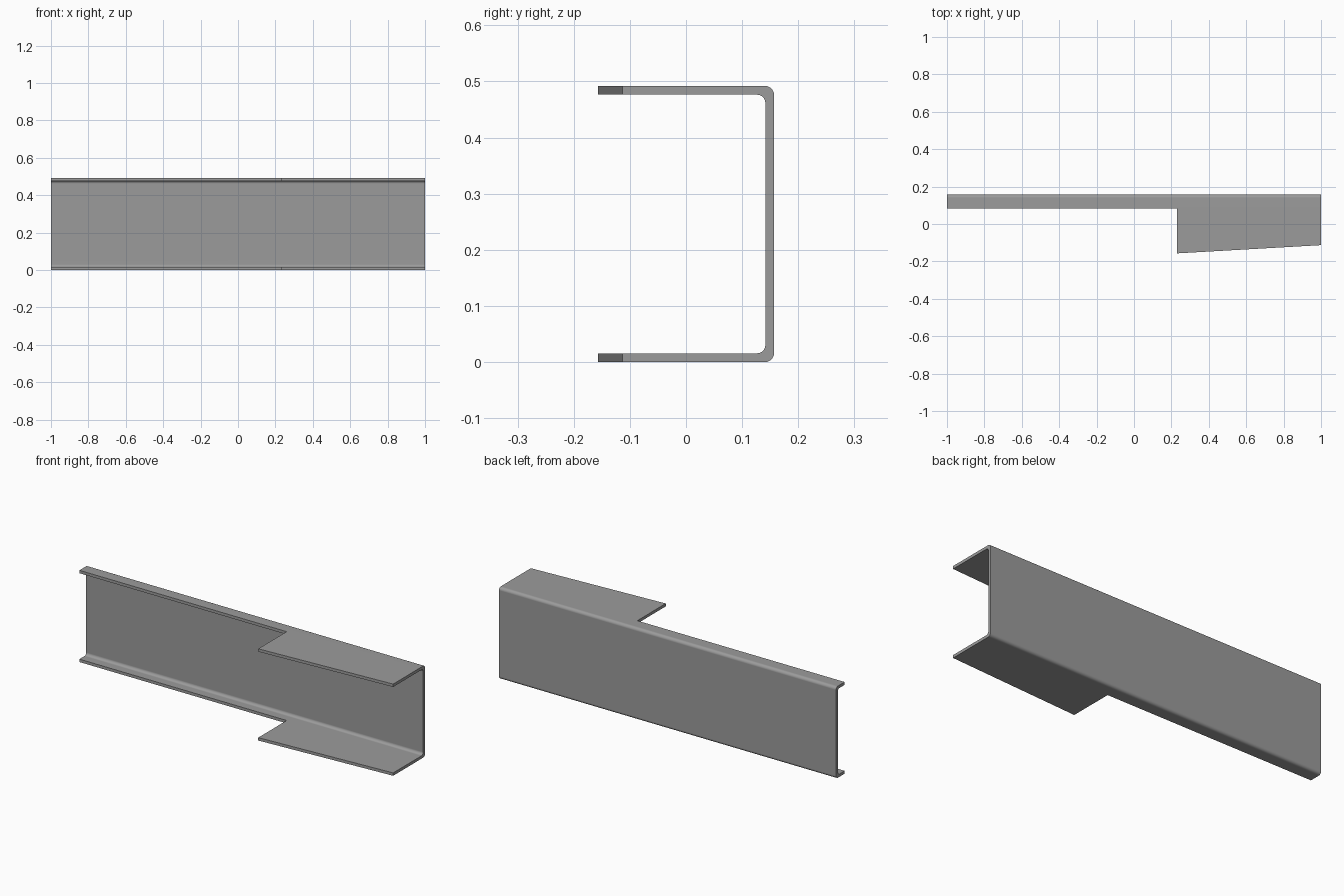
import bpy, bmesh
from math import cos, sin, radians

if "Cube" in bpy.data.objects:
    bpy.data.objects.remove(bpy.data.objects["Cube"])

H, T = 0.492, 0.0155          # channel height and sheet thickness
BACK, STUB = 0.157, 0.084     # web back face, short flange edge
STEP_X = 0.23                 # where the flanges widen
WIDE_STEP, WIDE_END = -0.157, -0.113
RO, RI = 0.016, 0.015         # outer and inner bend radii


def arc(cy, cz, r, a0, a1, n=6):
    return [(cy + r * cos(radians(a0 + (a1 - a0) * i / n)),
             cz + r * sin(radians(a0 + (a1 - a0) * i / n))) for i in range(n + 1)]


# C-shaped cross-section (y, z) with short flanges
yo, yi = BACK - RO, BACK - T - RI
profile = ([(STUB, 0)] + arc(yo, RO, RO, -90, 0) + arc(yo, H - RO, RO, 0, 90) + [(STUB, H)]
           + [(STUB, H - T)] + arc(yi, H - T - RI, RI, 90, 0)
           + arc(yi, T + RI, RI, 0, -90) + [(STUB, T)])
n = len(profile)

# Sweep the section along x
bm = bmesh.new()
rings = [[bm.verts.new((x, y, z)) for y, z in profile] for x in (-1, STEP_X, 1)]
edge_faces = []
for k in range(2):
    for i in range(n):
        j = (i + 1) % n
        f = bm.faces.new((rings[k][i], rings[k][j], rings[k + 1][j], rings[k + 1][i]))
        if k == 1 and i in (n // 2 - 1, n - 1):
            edge_faces.append(f)
bm.faces.new(rings[0])
bm.faces.new(rings[2])

# Wide tapered flanges on the right part
for f in bmesh.ops.extrude_discrete_faces(bm, faces=edge_faces)["faces"]:
    for v in f.verts:
        v.co.y = WIDE_END if v.co.x > 0.9 else WIDE_STEP
bmesh.ops.recalc_face_normals(bm, faces=bm.faces)

mesh = bpy.data.meshes.new("channel_beam")
bm.to_mesh(mesh)
bm.free()
beam = bpy.data.objects.new("channel_beam", mesh)
bpy.context.collection.objects.link(beam)

# Dark grey steel
steel = bpy.data.materials.new("dark_steel")
steel.diffuse_color = (0.33, 0.33, 0.33, 1)
steel.use_nodes = True
steel.node_tree.nodes["Principled BSDF"].inputs["Base Color"].default_value = steel.diffuse_color
mesh.materials.append(steel)

# Smooth bends, sharp sheet edges, evenly shaded flat faces
bpy.context.view_layer.objects.active = beam
beam.select_set(True)
bpy.ops.object.shade_smooth_by_angle(angle=radians(30))
weighted = beam.modifiers.new("even_shading", 'WEIGHTED_NORMAL')
weighted.keep_sharp = True
